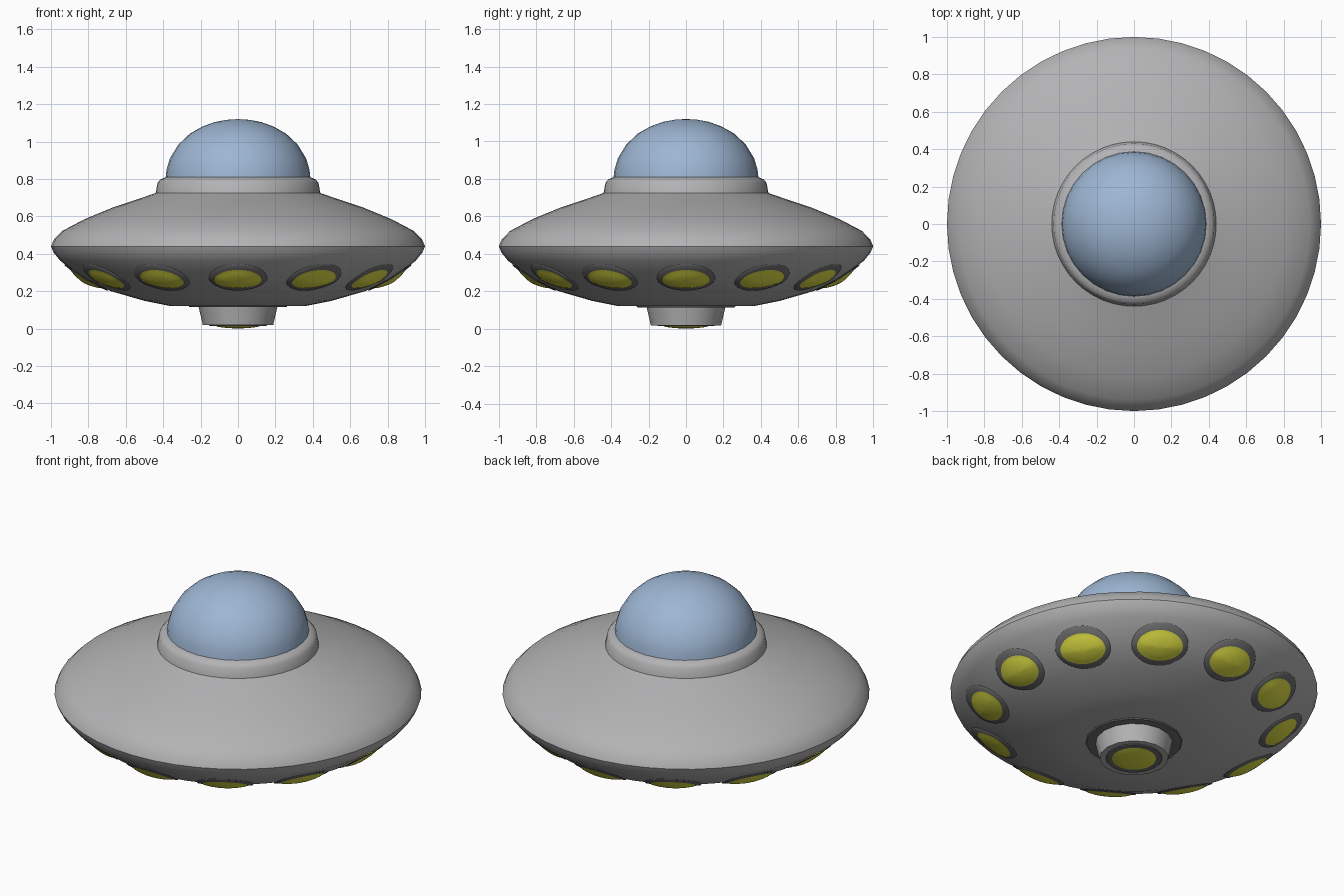
import bpy, bmesh, math
from math import sin, cos, pi, radians

if "Cube" in bpy.data.objects:
    bpy.data.objects.remove(bpy.data.objects["Cube"])


def material(name, rgb):
    m = bpy.data.materials.new(name)
    m.diffuse_color = (*rgb, 1)
    m.use_nodes = True
    m.node_tree.nodes["Principled BSDF"].inputs["Base Color"].default_value = m.diffuse_color
    return m


GREY = material("hull grey", (0.45, 0.45, 0.46))
DARK = material("dark trim", (0.16, 0.16, 0.16))
YELLOW = material("yellow light", (0.75, 0.75, 0.06))
BLUE = material("blue glass", (0.34, 0.47, 0.65))


def finish(name, bm, mats, angle=40):
    bmesh.ops.remove_doubles(bm, verts=bm.verts, dist=1e-5)
    me = bpy.data.meshes.new(name)
    bm.to_mesh(me)
    bm.free()
    for m in mats:
        me.materials.append(m)
    ob = bpy.data.objects.new(name, me)
    bpy.context.collection.objects.link(ob)
    bpy.ops.object.select_all(action='DESELECT')
    ob.select_set(True)
    bpy.context.view_layer.objects.active = ob
    bpy.ops.object.shade_smooth_by_angle(angle=radians(angle))
    return ob


def lathe(name, profile, mat, segs=48, angle=40):
    """Spin an (r, z) profile, listed bottom to top on the outside."""
    bm = bmesh.new()
    rings = [[bm.verts.new((r * cos(2 * pi * i / segs), r * sin(2 * pi * i / segs), z))
              for i in range(segs)] if r > 0 else [bm.verts.new((0, 0, z))]
             for r, z in profile]
    for a, b in zip(rings, rings[1:]):
        for i in range(segs):
            j = (i + 1) % segs
            vs = [a[i % len(a)], a[j % len(a)], b[j % len(b)], b[i % len(b)]]
            bm.faces.new(list(dict.fromkeys(vs)))
    return finish(name, bm, [mat], angle)


# Saucer hull with the collar that holds the dome
LOWER = [(0, .12), (.36, .12), (.5, .148), (.68, .2), (.82, .265), (.95, .362), (.985, .405), (1, .44)]
UPPER = [(.985, .475), (.94, .522), (.82, .585), (.67, .647), (.54, .69), (.44, .725),
         (.43, .78), (.415, .797), (.385, .81), (.36, .81)]
lathe("hull", LOWER + UPPER, GREY)

# Glass dome
lathe("dome", [(.388, .8), (.382, .85), (.364, .91), (.318, .985), (.257, 1.042),
               (.19, 1.08), (.125, 1.104), (.06, 1.116), (0, 1.12)], BLUE, 32, 60)

# Underside nozzle, its dark base ring and lamp
lathe("nozzle_base_ring", [(.2, .114), (.26, .114), (.265, .122)], DARK, 16)
lathe("nozzle", [(0, .018), (.188, .018), (.212, .122)], GREY, 16)
lathe("lamp_rim", [(.12, .013), (.15, .013), (.155, .019)], DARK, 24)
lathe("lamp", [(0, 0), (.06, .003), (.1, .008), (.13, .016)], YELLOW, 24, 60)


def lower_z(r):
    for (r0, z0), (r1, z1) in zip(LOWER, LOWER[1:]):
        if r <= r1:
            return z0 + (z1 - z0) * (r - r0) / (r1 - r0)
    return LOWER[-1][1]


# Twelve oval windows following the hull: dark frame and bulging yellow pane
LOOPS = [(.155, .117, .001), (.150, .113, .006), (.126, .083, .007),
         (.105, .069, .013), (.07, .046, .018), (.035, .023, .021), (0, 0, .022)]
N = 28
for k in range(12):
    bm = bmesh.new()
    mid = -pi / 2 + k * pi / 6
    rings = []
    for w, h, lift in LOOPS:
        ring = []
        for i in range(N if w else 1):
            t = 2 * pi * i / N
            r = .81 + h * sin(t)
            a = mid + w * cos(t) / .81
            z = lower_z(r) - lift * .86
            r += lift * .5
            ring.append(bm.verts.new((r * cos(a), r * sin(a), z)))
        rings.append(ring)
    for n, (a, b) in enumerate(zip(rings, rings[1:])):
        for i in range(N):
            j = (i + 1) % N
            vs = [a[i], a[j], b[j % len(b)], b[i % len(b)]]
            f = bm.faces.new(list(dict.fromkeys(vs)))
            f.material_index = 0 if n < 2 else 1
    bm.normal_update()
    if sum(f.normal.z for f in bm.faces) > 0:
        bmesh.ops.reverse_faces(bm, faces=bm.faces)
    finish(f"window_{k + 1}", bm, [DARK, YELLOW], 50)
